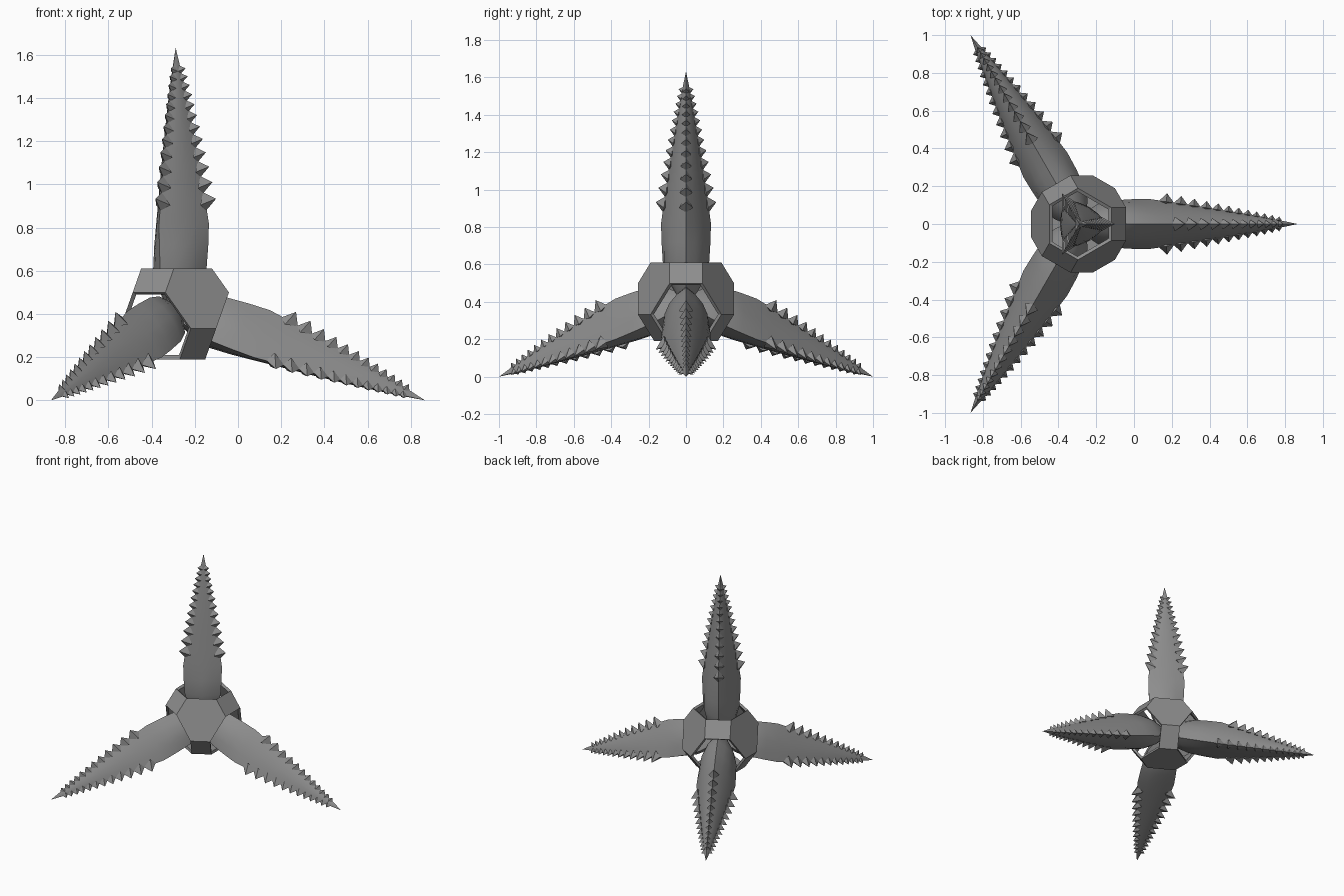
import bpy, bmesh, math
from mathutils import Vector, Matrix

if "Cube" in bpy.data.objects:
    bpy.data.objects.remove(bpy.data.objects["Cube"])

EDGE = 2.0
R_TIP = EDGE * math.sqrt(6) / 4            # centre to spike tip
CENTRE = Vector((-EDGE / math.sqrt(12) / 2 - 0.0, 0, R_TIP / 3))

metal = bpy.data.materials.new("dark_grey")
metal.diffuse_color = (0.27, 0.27, 0.27, 1)
metal.use_nodes = True
metal.node_tree.nodes["Principled BSDF"].inputs["Base Color"].default_value = metal.diffuse_color

# four tetrahedral directions: one up, three down
UP = Vector((0, 0, 1))
LOW = [Vector((math.sqrt(8) / 3 * math.cos(a), math.sqrt(8) / 3 * math.sin(a), -1 / 3))
       for a in (0, math.radians(120), math.radians(240))]
DIRS = [UP] + LOW


def finish(bm, name, smooth):
    bmesh.ops.recalc_face_normals(bm, faces=bm.faces)
    mesh = bpy.data.meshes.new(name)
    bm.to_mesh(mesh)
    bm.free()
    mesh.materials.append(metal)
    ob = bpy.data.objects.new(name, mesh)
    bpy.context.collection.objects.link(ob)
    if smooth:
        bpy.context.view_layer.objects.active = ob
        ob.select_set(True)
        bpy.ops.object.shade_smooth_by_angle(angle=math.radians(35))
        ob.select_set(False)
    return ob


# (distance from centre, ridge radius, mid-side radius)
PROFILE = [(0.03, 0.06, 0.045), (0.12, 0.12, 0.085), (0.20, 0.143, 0.104),
           (0.31, 0.151, 0.099), (0.41, 0.154, 0.090), (0.52, 0.137, 0.080),
           (0.68, 0.110, 0.066), (0.84, 0.081, 0.050), (1.00, 0.050, 0.032),
           (1.12, 0.025, 0.016)]


def polar(r, deg, z):
    a = math.radians(deg)
    return Vector((r * math.cos(a), r * math.sin(a), z))


def ridge_radius(t):
    pts = PROFILE + [(R_TIP, 0, 0)]
    for (t0, r0, _), (t1, r1, _) in zip(pts, pts[1:]):
        if t0 <= t <= t1:
            return r0 + (r1 - r0) * (t - t0) / (t1 - t0)
    return 0


def section(t, r, m):
    """Rounded triangle with bulging sides, four segments per side."""
    out = []
    for k in range(3):
        a, b = polar(r, 120 * k, t), polar(r, 120 * k + 120, t)
        bulge = polar(m - r / 2, 120 * k + 60, 0)
        for i in range(4):
            s = i / 4
            out.append(a.lerp(b, s) + bulge * (4 * s * (1 - s)))
    return out


def blade():
    bm = bmesh.new()
    rings = [[bm.verts.new(p) for p in section(*row)] for row in PROFILE]
    n = len(rings[0])
    for lo, hi in zip(rings, rings[1:]):
        for i in range(n):
            j = (i + 1) % n
            bm.faces.new((lo[i], lo[j], hi[j], hi[i]))
    tip = bm.verts.new((0, 0, R_TIP))
    for i in range(n):
        bm.faces.new((rings[-1][i], rings[-1][(i + 1) % n], tip))
    bm.faces.new(rings[0][::-1])
    return bm


def thorns():
    """Barbs along the three ridges, shrinking toward the tip."""
    bm = bmesh.new()
    for k in range(3):
        t, size = 0.47, 0.085
        while t < 1.12:
            ang = 120 * k
            side = Vector((-math.sin(math.radians(ang)), math.cos(math.radians(ang)), 0))
            r0, r1 = ridge_radius(t), ridge_radius(t + size)
            low = polar(r0 - 0.004, ang, t)
            high = polar(r1 - 0.004, ang, t + size)
            mid = polar((r0 + r1) / 2 - size * 0.28, ang, t + size * 0.3)
            apex = polar(ridge_radius(t + size * 0.65) + size * 0.6, ang, t + size * 0.65)
            ring = [bm.verts.new(p) for p in
                    (low, mid + side * size * 0.45, high, mid - side * size * 0.45)]
            top = bm.verts.new(apex)
            for i in range(4):
                bm.faces.new((ring[i], ring[(i + 1) % 4], top))
            bm.faces.new(ring[::-1])
            t += size * 0.95
            size *= 0.93
    return bm


# spikes: half turns about the two-fold axes carry the upright one onto the rest
names = ["top", "right", "back_left", "front_left"]
for label, d in zip(names, DIRS):
    turn = Matrix.Identity(4) if d is UP else Matrix.Rotation(math.pi, 4, (UP + d).normalized())
    place = Matrix.Translation(CENTRE) @ turn
    for make, part, smooth in ((blade, "spike", True), (thorns, "thorns", False)):
        bm = make()
        bm.transform(place)
        finish(bm, f"{label}_{part}", smooth)

# hub: faceted shell cut by planes, open where the spikes leave it
planes = [(d, 0.202) for d in DIRS] + [(-d, 0.218) for d in DIRS]
planes += [((a + b).normalized(), 0.254) for i, a in enumerate(DIRS) for b in DIRS[i + 1:]]
bm = bmesh.new()
bmesh.ops.create_cube(bm, size=2)
for normal, dist in planes:
    res = bmesh.ops.bisect_plane(bm, geom=bm.verts[:] + bm.edges[:] + bm.faces[:],
                                 plane_co=normal * dist, plane_no=normal, clear_outer=True)
    cut = [e for e in res["geom_cut"] if isinstance(e, bmesh.types.BMEdge)]
    bmesh.ops.contextual_create(bm, geom=cut)
bmesh.ops.recalc_face_normals(bm, faces=bm.faces)
holes = [f for f in bm.faces if any(f.normal.dot(d) > 0.99 for d in DIRS)]
bmesh.ops.delete(bm, geom=holes, context='FACES')
bm.transform(Matrix.Translation(CENTRE))
hub = finish(bm, "hub_shell", False)
wall = hub.modifiers.new("wall", 'SOLIDIFY')
wall.thickness = 0.018
wall.offset = -1
wall.use_even_offset = True
